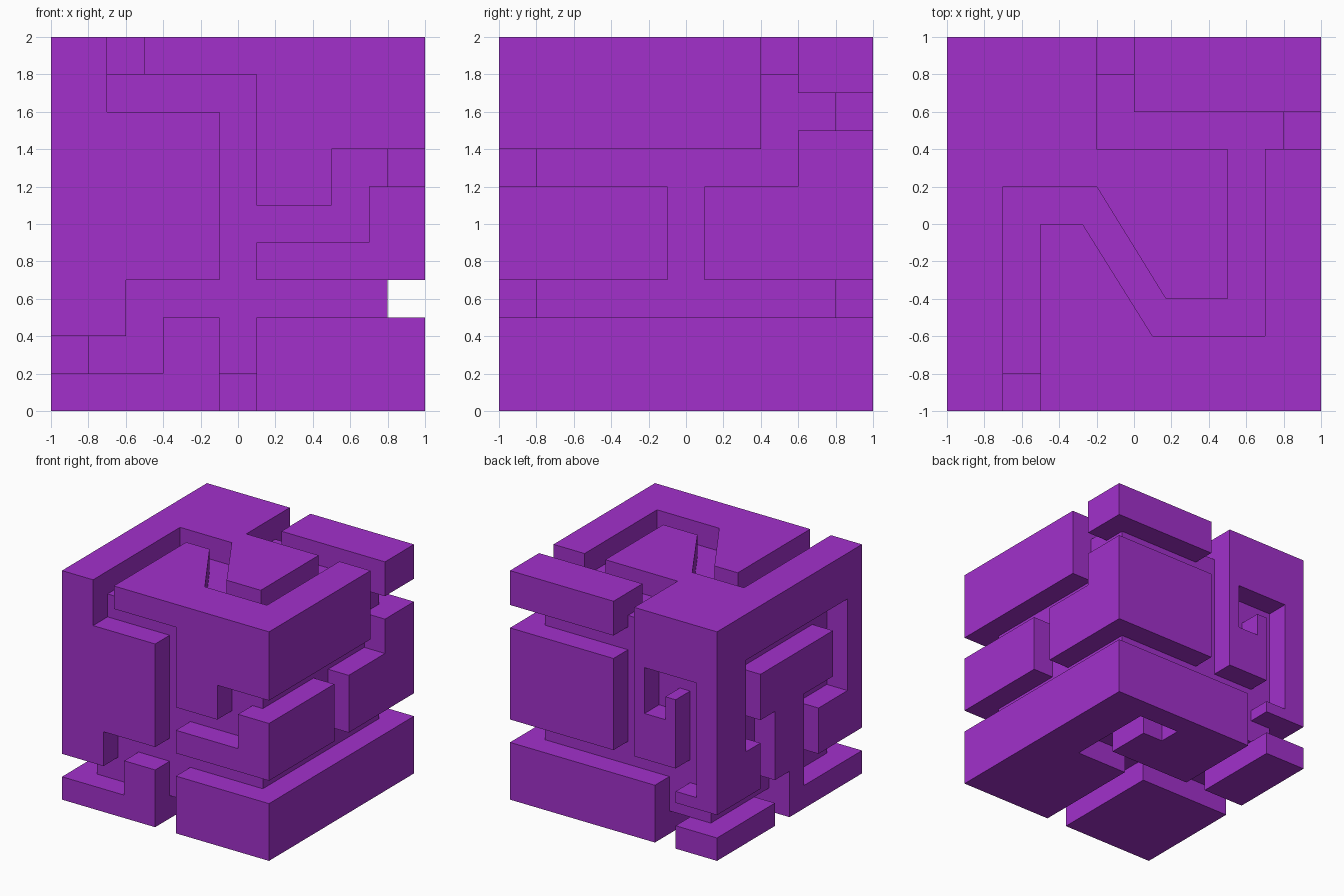
import bpy, bmesh

if "Cube" in bpy.data.objects:
    bpy.data.objects.remove(bpy.data.objects["Cube"])

DEPTH, HALF = 0.2, 0.1   # groove depth and half width

# Cube body
bpy.ops.mesh.primitive_cube_add(size=2, location=(0, 0, 1))
body = bpy.context.object
body.name = "grooved_cube"
bpy.ops.object.transform_apply(location=True)
mat = bpy.data.materials.new("purple")
mat.diffuse_color = (0.36, 0.03, 0.6, 1)
mat.use_nodes = True
mat.node_tree.nodes["Principled BSDF"].inputs["Base Color"].default_value = mat.diffuse_color
body.data.materials.append(mat)

# Map a 2D point on a face, plus outward distance from the surface, to 3D
FACES = {
    "front":  lambda u, v, d: (u, -1 - d, v),
    "back":   lambda u, v, d: (u, 1 + d, v),
    "left":   lambda u, v, d: (-1 - d, u, v),
    "right":  lambda u, v, d: (1 + d, u, v),
    "top":    lambda u, v, d: (u, v, 2 + d),
    "bottom": lambda u, v, d: (u, v, -d),
}


def cut(face, outline):
    """Carve a flat outline into one face of the cube."""
    place = FACES[face]
    bm = bmesh.new()
    floor = [bm.verts.new(place(u, v, -DEPTH)) for u, v in outline]
    outer = [bm.verts.new(place(u, v, 0.1)) for u, v in outline]
    bm.faces.new(floor)
    bm.faces.new(outer)
    n = len(outline)
    for i in range(n):
        j = (i + 1) % n
        bm.faces.new((floor[i], floor[j], outer[j], outer[i]))
    bmesh.ops.recalc_face_normals(bm, faces=bm.faces)
    mesh = bpy.data.meshes.new("groove_cutter")
    bm.to_mesh(mesh)
    bm.free()
    cutter = bpy.data.objects.new("groove_cutter", mesh)
    cutter.hide_render = True
    bpy.context.collection.objects.link(cutter)
    mod = body.modifiers.new("groove", 'BOOLEAN')
    mod.operation, mod.solver, mod.object = 'DIFFERENCE', 'EXACT', cutter
    bpy.context.view_layer.objects.active = body
    bpy.ops.object.modifier_apply(modifier=mod.name)
    bpy.data.objects.remove(cutter)


def groove(face, path):
    """Carve a square-ended channel along an axis-aligned centre line."""
    for (a, b), (c, d) in zip(path, path[1:]):
        u0, u1 = min(a, c) - HALF, max(a, c) + HALF
        v0, v1 = min(b, d) - HALF, max(b, d) + HALF
        cut(face, [(u0, v0), (u1, v0), (u1, v1), (u0, v1)])


# Groove centre lines on each face
GROOVES = {
    "front": [[(-.6, 2), (-.6, 1.7), (0, 1.7), (0, 0)],
              [(0, 1), (.6, 1), (.6, 1.3), (1, 1.3)],
              [(1, .6), (-.5, .6), (-.5, .3), (-1, .3)]],
    "right": [[(-1, .6), (1, .6)],
              [(0, .6), (0, 1.3)],
              [(-1, 1.3), (.5, 1.3), (.5, 2)],
              [(.5, 1.6), (1, 1.6)]],
    "back": [[(-.1, 2), (-.1, .6)],
             [(-.1, 1.6), (1, 1.6)],
             [(1, .6), (-.7, .6), (-.7, 1.4), (-.4, 1.4), (-.4, 1.2)],
             [(-.5, .6), (-.5, 0)],
             [(-.5, .3), (-1, .3)]],
    "left": [[(-1, .3), (-.3, .3), (-.3, .9), (-.7, .9), (-.7, 1.5),
              (.5, 1.5), (.5, .9), (.3, .9), (.3, .3)],
             [(1, .3), (.1, .3), (.1, 0)]],
    "bottom": [[(-1, .1), (.5, .1), (.5, .7), (.3, .7)],
               [(0, -1), (0, .1)],
               [(-.5, 1), (-.5, .1)]],
    "top": [[(-.6, -1), (-.6, .1), (-.38, .1)],
            [(.25, -.5), (.6, -.5), (.6, .5)],
            [(1, .5), (-.1, .5), (-.1, 1)]],
}
for face, paths in GROOVES.items():
    for path in paths:
        groove(face, path)

# Slanted link in the top groove
cut("top", [(-.3, 0), (-.275, 0), (.1, -.6), (.2, -.6),
            (.2, -.4), (.17, -.4), (-.2, .2), (-.3, .2)])

# Merge leftover coplanar pieces
bm = bmesh.new()
bm.from_mesh(body.data)
bmesh.ops.remove_doubles(bm, verts=bm.verts, dist=0.0005)
bmesh.ops.dissolve_limit(bm, angle_limit=0.01, verts=bm.verts, edges=bm.edges)
bm.to_mesh(body.data)
bm.free()
